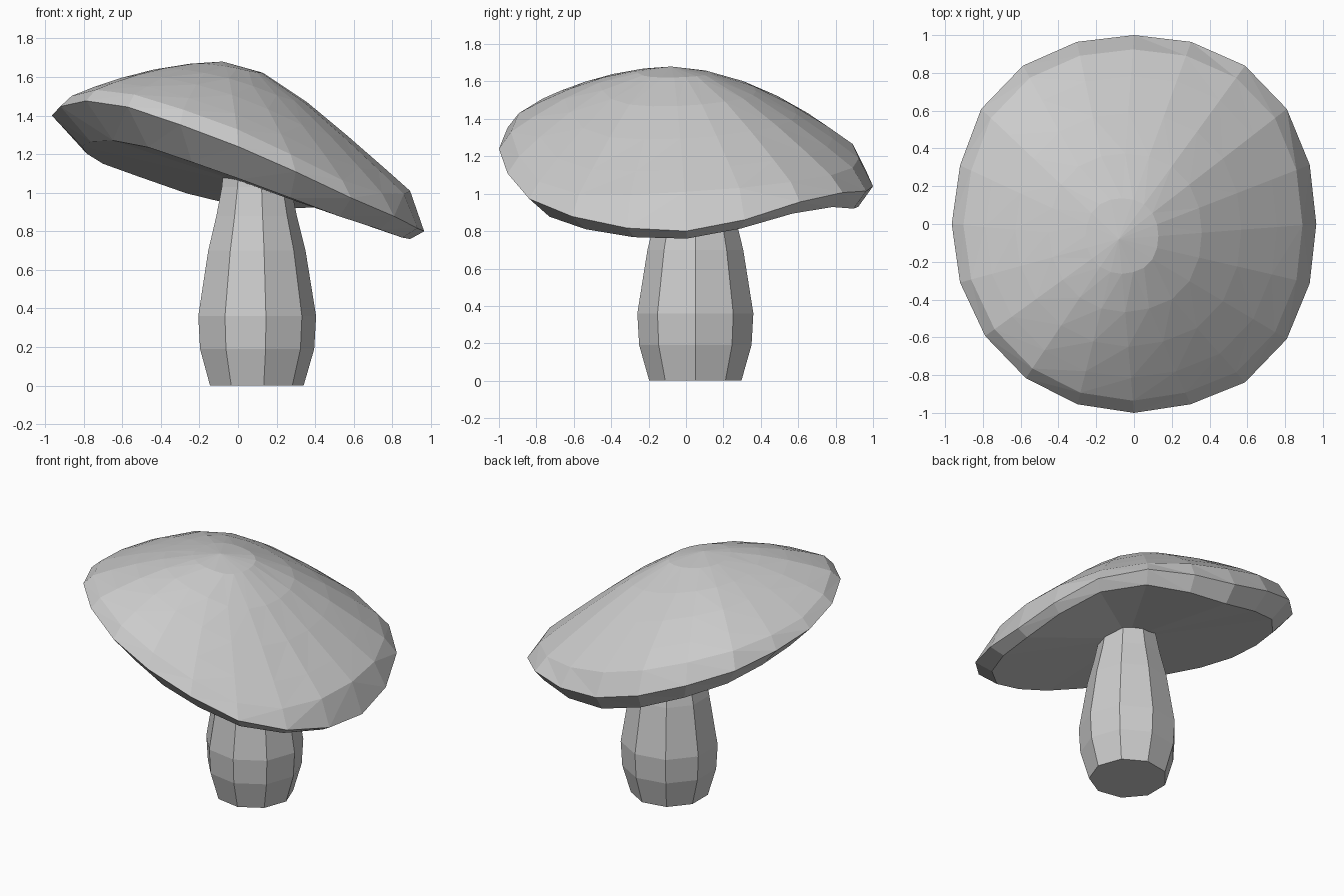
import bpy, bmesh
from math import sin, cos, pi, floor

if "Cube" in bpy.data.objects:
    bpy.data.objects.remove(bpy.data.objects["Cube"])

# Rim heights every 45 degrees, counter-clockwise from +x
UPPER = [1.01, 1.08, 1.19, 1.38, 1.46, 1.53, 1.33, 1.02]
EDGE = [0.80, 0.99, 1.04, 1.26, 1.40, 1.47, 1.24, 0.92]
LOWER = [0.76, 0.92, 0.93, 1.12, 1.24, 1.26, 1.07, 0.84]
POWER = [1.30, 1.40, 1.60, 1.90, 1.90, 1.90, 1.75, 1.45]


def around(table, a):
    """Smooth periodic interpolation of a table by angle."""
    t = a / (2 * pi) * len(table)
    i = floor(t)
    f = t - i
    p0, p1, p2, p3 = (table[(i + k) % len(table)] for k in (-1, 0, 1, 2))
    return p1 + 0.5 * f * (p2 - p0 + f * (2 * p0 - 5 * p1 + 4 * p2 - p3
                           + f * (3 * (p1 - p2) + p3 - p0)))


def skin(name, rings, start=None, end=None, triangles=False):
    """Bridge rings of points; close each end with a tip point or a flat cap."""
    bm = bmesh.new()
    loops = [[bm.verts.new(p) for p in ring] for ring in rings]
    n = len(loops[0])
    for a, b in zip(loops, loops[1:]):
        for i in range(n):
            j = (i + 1) % n
            bm.faces.new((a[i], a[j], b[j], b[i]))
    for tip, loop in ((start, loops[0]), (end, loops[-1])):
        if tip is None:
            bm.faces.new(loop)
        else:
            v = bm.verts.new(tip)
            for i in range(n):
                bm.faces.new((loop[i], loop[(i + 1) % n], v))
    if triangles:
        bmesh.ops.triangulate(bm, faces=bm.faces[:])
    bmesh.ops.recalc_face_normals(bm, faces=bm.faces[:])
    mesh = bpy.data.meshes.new(name)
    bm.to_mesh(mesh)
    bm.free()
    obj = bpy.data.objects.new(name, mesh)
    bpy.context.collection.objects.link(obj)
    return obj


# Stem: nine-sided bulging profile
stem_profile = [(0.25, 0), (0.305, 0.19), (0.315, 0.36), (0.26, 0.70),
                (0.215, 0.88), (0.185, 1.03), (0.18, 1.08)]
skin("stem", [[(0.09 + r * cos(i * 2 * pi / 9), 0.05 + r * sin(i * 2 * pi / 9), z)
               for i in range(9)] for r, z in stem_profile])

# Cap: tilted, drooping dome with a thick rim and shallow underside
SEG = 20
APEX = (-0.08, -0.08, 1.68)
BASE = (0.09, 0.05, 1.03)


def cap_point(a, r, z, centre):
    corner = 0.04 if sin(a) + cos(a) > -0.5 else 0.01
    s = r * (1 + corner * sin(2 * a) ** 2)
    return (0.965 * s * cos(a) + centre[0] * (1 - r),
            s * sin(a) + centre[1] * (1 - r), z)


def top_point(a, r):
    u = around(UPPER, a)
    p = around(POWER, a)
    p += (1.75 - p) * (1 - r) ** 2      # flatten the crown
    return cap_point(a, r, u + (APEX[2] - u) * (1 - (r / 0.93) ** p), APEX)


def under_point(a, t):
    r = t * (0.885 + 0.045 * cos(a - pi / 4))   # rim tucks under on the high side
    return cap_point(a, r, BASE[2] + (around(LOWER, a) - BASE[2]) * t, BASE)


angles = [2 * pi * i / SEG for i in range(SEG)]
cap_rings = [[top_point(a, r) for a in angles] for r in (0.2, 0.42, 0.62, 0.8, 0.93)]
cap_rings.append([cap_point(a, 1.0, around(EDGE, a), APEX) for a in angles])
cap_rings += [[under_point(a, t) for a in angles] for t in (1.0, 0.7, 0.38)]
skin("cap", cap_rings, APEX, BASE, triangles=True)
